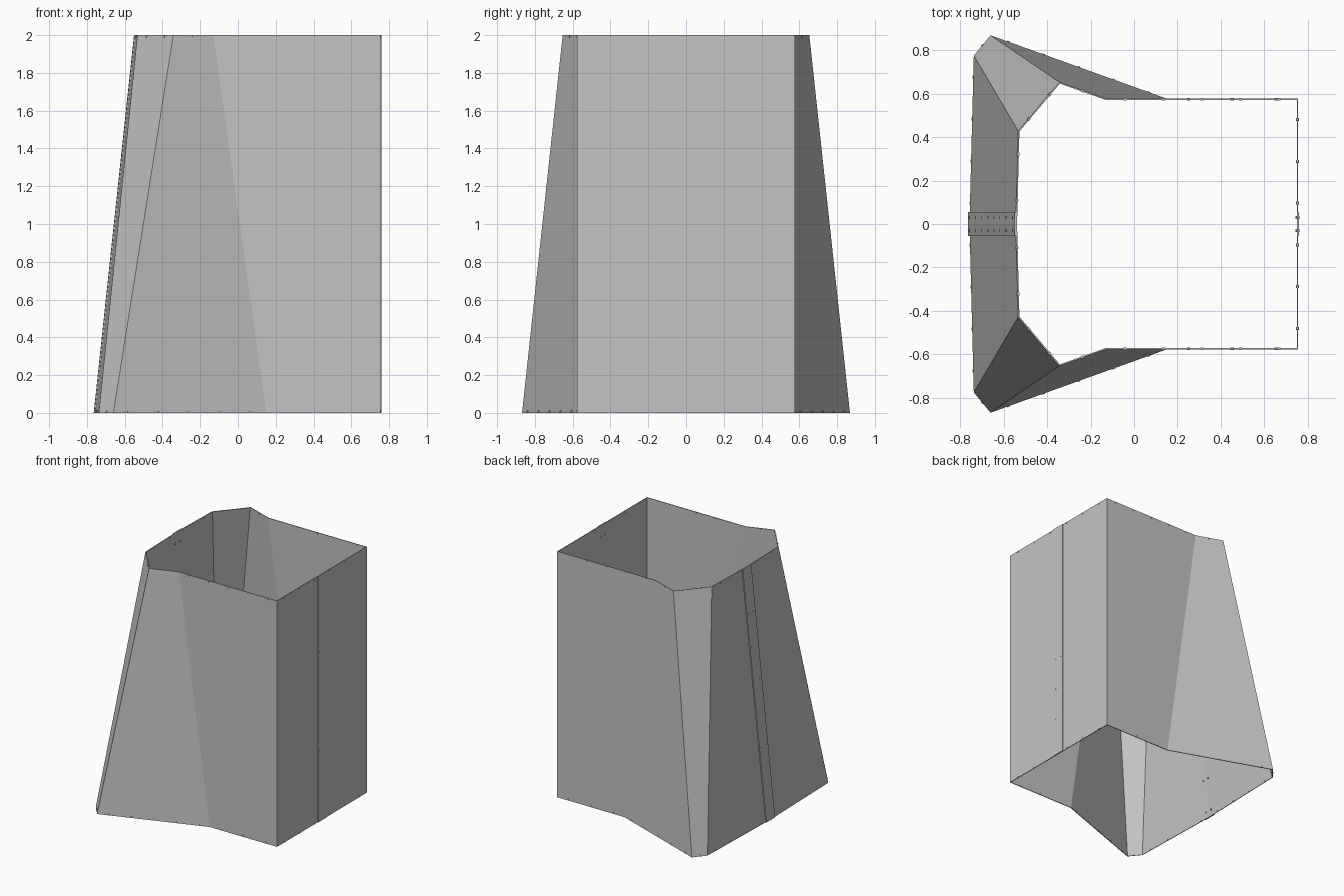
import bpy, bmesh
from mathutils import Vector

cube = bpy.data.objects.get("Cube")
if cube:
    bpy.data.objects.remove(cube, do_unlink=True)

steel = bpy.data.materials.new("sheet grey")
steel.use_nodes = True
GREY = (0.55, 0.55, 0.55, 1)
steel.diffuse_color = GREY
steel.node_tree.nodes["Principled BSDF"].inputs["Base Color"].default_value = GREY

HEIGHT, WALL = 2.0, 0.006


def make_object(name, bm):
    mesh = bpy.data.meshes.new(name)
    bm.to_mesh(mesh)
    bm.free()
    mesh.materials.append(steel)
    obj = bpy.data.objects.new(name, mesh)
    bpy.context.scene.collection.objects.link(obj)
    return obj


def sheet(name, bottom, top, closed, thickness, offset):
    """Thin panel wall lofted between two outlines."""
    bm = bmesh.new()
    low = [bm.verts.new((x, y, 0)) for x, y in bottom]
    high = [bm.verts.new((x, y, HEIGHT)) for x, y in top]
    count = len(low)
    for i in range(count if closed else count - 1):
        j = (i + 1) % count
        bm.faces.new((low[i], low[j], high[j], high[i]))
    obj = make_object(name, bm)
    mod = obj.modifiers.new("thickness", "SOLIDIFY")
    mod.thickness, mod.offset = thickness, offset
    mod.use_even_offset = True
    return obj


# Half outlines for +y, from the straight side to the middle of the flared side
half_bottom = [(0.755, 0.577), (0.15, 0.577), (-0.66, 0.868), (-0.737, 0.775)]
half_top = [(0.755, 0.577), (-0.13, 0.577), (-0.343, 0.653), (-0.533, 0.428)]


def full_outline(half, middle_x):
    return half + [(middle_x, 0)] + [(x, -y) for x, y in reversed(half)]


bottom = full_outline(half_bottom, -0.757)
top = full_outline(half_top, -0.544)
sheet("duct_wall", bottom, top, True, WALL, -1)

# Cover strips over the two vertical seams
W = 0.055
sheet("straight_seam_strip", [(0.755, -W), (0.755, W)], [(0.755, -W), (0.755, W)],
      False, 0.005, 1)
sheet("flared_seam_strip", [(-0.756, W), (-0.757, 0), (-0.756, -W)],
      [(-0.542, W), (-0.544, 0), (-0.542, -W)], False, 0.007, 1)

# Rivets pass through the wall and show on both faces
rivets = bmesh.new()


def rivet(point, normal, depth=0.012):
    turn = normal.to_track_quat("Z", "Y").to_matrix().to_4x4()
    turn.translation = point - normal * WALL / 2
    bmesh.ops.create_cone(rivets, cap_ends=True, segments=8, radius1=0.007,
                          radius2=0.007, depth=depth, matrix=turn)


# Rivet rows along the upper and lower rims
for i in range(len(bottom)):
    j = (i + 1) % len(bottom)
    a, b = Vector((*bottom[i], 0)), Vector((*bottom[j], 0))
    c, d = Vector((*top[i], HEIGHT)), Vector((*top[j], HEIGHT))
    normal = (b - a).cross(c - a).normalized()
    for start, end, other_a, other_b in ((a, b, c, d), (c, d, a, b)):
        steps = max(1, round((end - start).length / 0.19))
        for k in range(steps):
            u = (k + 0.5) / steps
            p = start.lerp(end, u)
            rivet(p.lerp(other_a.lerp(other_b, u), 0.004), normal)

# Paired rivet columns along the seams
slope = (top[4][0] - bottom[4][0]) / HEIGHT
lean = Vector((-1, 0, slope)).normalized()
for k in range(8):
    z = 0.05 + k * 0.2655
    for y in (-0.03, 0.03):
        rivet(Vector((0.755, y, z)), Vector((1, 0, 0)), 0.017)
        rivet(Vector((-0.757 + slope * z, y, z)), lean, 0.021)

make_object("rivets", rivets)
